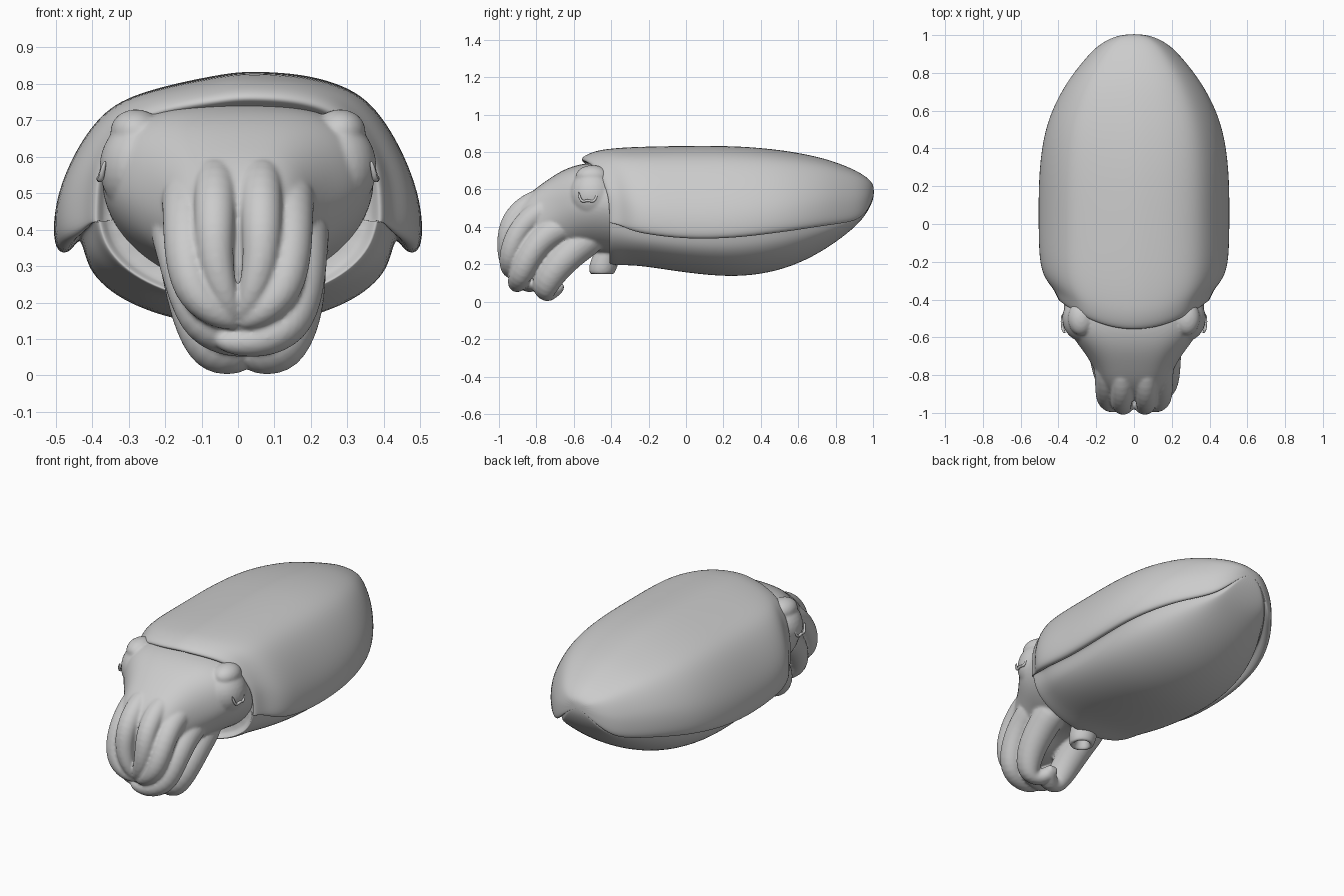
import bpy, bmesh, math
from mathutils import Vector

if "Cube" in bpy.data.objects:
    bpy.data.objects.remove(bpy.data.objects["Cube"])


def loft(name, rings, levels=2):
    bm = bmesh.new()
    vr = [[bm.verts.new(p) for p in r] for r in rings]
    n = len(rings[0])
    for a, b in zip(vr, vr[1:]):
        for i in range(n):
            j = (i + 1) % n
            bm.faces.new((a[i], a[j], b[j], b[i]))
    bm.faces.new(vr[0])
    bm.faces.new(vr[-1])
    bmesh.ops.recalc_face_normals(bm, faces=bm.faces[:])
    for f in bm.faces:
        f.smooth = True
    me = bpy.data.meshes.new(name)
    bm.to_mesh(me)
    bm.free()
    ob = bpy.data.objects.new(name, me)
    bpy.context.collection.objects.link(ob)
    m = ob.modifiers.new("smooth", 'SUBSURF')
    m.levels = m.render_levels = levels
    return ob


def tube(name, path, sides=10):
    pts = [Vector(p[:3]) for p in path]
    rings, prev, u = [], None, None
    for i, p in enumerate(pts):
        t = (pts[min(i + 1, len(pts) - 1)] - pts[max(i - 1, 0)]).normalized()
        if prev is None:
            u = t.orthogonal().normalized()
        else:
            u = prev.rotation_difference(t) @ u
        prev = t
        v = t.cross(u)
        r = path[i][3]
        rings.append([p + r * (math.cos(a) * u + math.sin(a) * v)
                      for a in (math.tau * k / sides for k in range(sides))])
    return loft(name, rings)


def blob(name, loc, scale):
    bpy.ops.mesh.primitive_uv_sphere_add(segments=32, ring_count=16, radius=1, location=loc)
    ob = bpy.context.object
    ob.name = name
    ob.scale = scale
    return ob


# Mantle with draped side fins: y, half width, fin overhang, top, fin edge, belly
stations = [
    (-.36, .35, .01, .735, .42, .23), (-.395, .375, .01, .745, .42, .21),
    (-.415, .39, .01, .76, .42, .20), (-.395, .405, .015, .785, .42, .193),
    (-.345, .425, .03, .81, .405, .193), (-.29, .475, .075, .82, .375, .193),
    (-.2, .505, .085, .829, .355, .185), (0, .508, .085, .834, .33, .153),
    (.25, .508, .085, .834, .335, .127), (.45, .485, .085, .819, .36, .152),
    (.6, .44, .085, .797, .38, .2), (.75, .36, .08, .765, .405, .28),
    (.87, .265, .07, .72, .42, .37), (.94, .2, .055, .685, .445, .435),
    (.985, .125, .03, .65, .51, .505), (1.005, .05, .01, .62, .57, .56)]
# Flat back with sloping shoulders: fraction of width, fraction of height
dome = [(0, 1), (.16, .998), (.32, .982), (.46, .945), (.6, .88), (.72, .77), (.83, .57), (.925, .31), (.99, .04)]


def mantle_ring(y, w, f, zt, zf, zb):
    h = min(.12, .35 * (zt - zf))
    half = [(w * a, zf + h + (zt - zf - h) * b, 1 - a * a) for a, b in dome]
    g = f / .085
    half += [(w, zf + .04 * g, 0), (w - .2 * f, zf, 0), (w - .6 * f, zf + .005 * g, 0),
             (w - .85 * f, zf + .05 * g, 0)]
    for k in range(7):
        a = math.radians(90 * k / 6)
        half.append(((w - f) * math.cos(a), zf + .01 * g - (zf + .01 * g - zb) * math.sin(a), 0))
    fade = min(1, max(0, -y / .4))
    right = [(x, y - .15 * fade * s, z) for x, z, s in half]
    # the left shoulder sags slightly
    sag = .075 * (zt - zf - h)
    return right + [(-x, yy, z - (sag * math.sin(math.pi * x / w) if z > zf + h else 0))
                    for x, yy, z in right[-2:0:-1]]


loft("mantle_and_fins", [mantle_ring(*s) for s in stations])

# Head: y, half width, top, bottom
head = [(-.2, .33, .67, .24), (-.32, .37, .72, .24), (-.42, .38, .745, .26), (-.52, .37, .745, .27),
        (-.6, .33, .73, .27), (-.68, .265, .695, .24), (-.76, .215, .64, .21), (-.84, .185, .58, .2),
        (-.90, .15, .51, .21), (-.935, .08, .44, .26)]


def head_ring(y, w, zt, zb):
    ring = []
    for k in range(24):
        c, s = math.cos(math.tau * k / 24), math.sin(math.tau * k / 24)
        x = math.copysign(abs(c) ** .65, c) * w * (1 - .3 * max(0, -s))
        ring.append((x, y, (zt + zb) / 2 + math.copysign(abs(s) ** .8, s) * (zt - zb) / 2))
    return ring


body = loft("head_and_arms", [head_ring(*s) for s in head])
parts = [body]

# Arms, four per side: x, y, z, radius
arms = [
    [(.065, -.70, .57, .062), (.062, -.85, .53, .062), (.065, -.945, .43, .06), (.065, -.965, .31, .053),
     (.035, -.965, .21, .04), (.0, -.945, .15, .017)],
    [(.145, -.66, .53, .077), (.14, -.82, .47, .07), (.145, -.915, .35, .065), (.13, -.95, .23, .058),
     (.06, -.95, .165, .046), (-.01, -.93, .14, .02)],
    [(.17, -.60, .43, .092), (.17, -.74, .37, .082), (.172, -.84, .25, .074), (.15, -.89, .13, .064),
     (.05, -.91, .085, .052), (-.07, -.90, .095, .027)],
    [(.15, -.46, .38, .1), (.155, -.59, .29, .093), (.155, -.71, .17, .086), (.12, -.77, .063, .076),
     (.045, -.75, .045, .062), (.0, -.65, .09, .03)]]
# Eye slit rim, W shaped
lid = [(.364, -.575, .59, .005), (.372, -.57, .56, .009), (.377, -.555, .53, .009), (.381, -.525, .546, .009),
       (.38, -.495, .53, .009), (.374, -.478, .56, .009), (.366, -.475, .59, .005)]

for side, s in (("right", 1), ("left", -1)):
    for i, path in enumerate(arms):
        pts = []
        for k, (x, y, z, r) in enumerate(path):
            # the lower left arms lean to the right and tuck behind
            lean = .05 * min(1, max(0, (.45 - z) / .25)) if s < 0 and i > 1 else 0
            tuck = .08 if s < 0 and i == 2 and k > 3 else 0
            pts.append((s * x + lean, y + tuck, z, r))
        parts.append(tube(f"arm_{i + 1}_{side}", pts))
    parts.append(blob(f"eye_bulge_{side}", (s * .262, -.5, .57), (.118, .125, .135)))
    parts.append(blob(f"brow_bump_{side}", (s * .28, -.5, .67), (.07, .09, .06)))
    tube(f"eyelid_{side}", [(s * x, y, z, r) for x, y, z, r in lid], 6)

# Siphon under the head, open at the lower end
siphon = [(-.34, .33, .1), (-.39, .28, .09), (-.43, .23, .08), (-.445, .18, .078), (-.45, .142, .066),
          (-.45, .145, .046), (-.445, .19, .035), (-.43, .24, .025)]
parts.append(loft("siphon", [[(r * math.cos(a), y + r * math.sin(a), z) for a in
                              (math.tau * k / 14 for k in range(14))] for y, z, r in siphon]))

# Fuse head, arms and siphon into one smooth skin
bpy.ops.object.select_all(action='DESELECT')
for ob in parts:
    ob.select_set(True)
bpy.context.view_layer.objects.active = body
bpy.ops.object.convert(target='MESH')
bpy.ops.object.join()
rm = body.modifiers.new("fuse", 'REMESH')
rm.mode = 'VOXEL'
rm.voxel_size = .008
rm.use_smooth_shade = True
sm = body.modifiers.new("soften", 'SMOOTH')
sm.factor = .5
sm.iterations = 5
